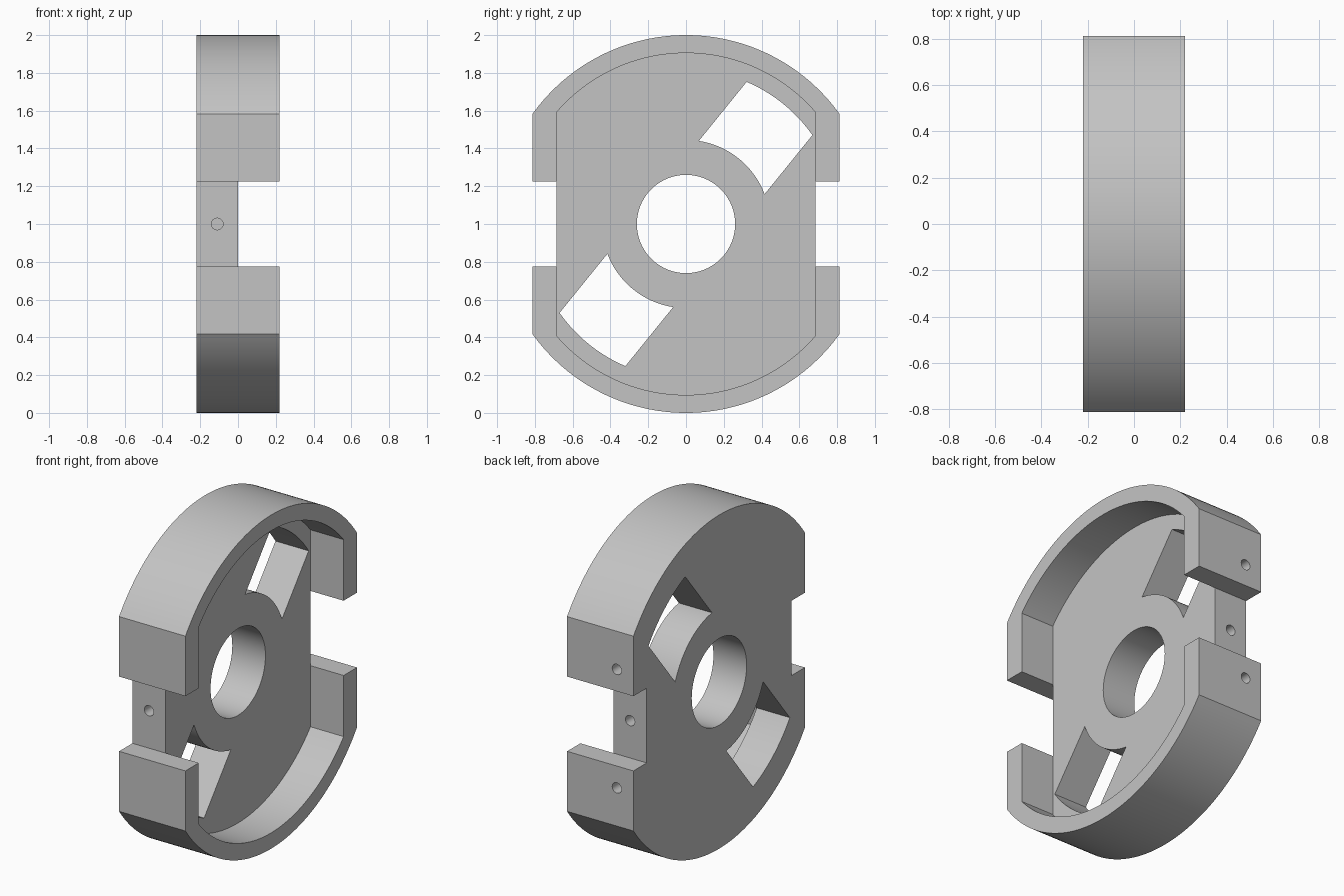
import bpy, bmesh, math
from math import cos, sin, asin, acos, pi

old = bpy.data.objects.get("Cube")
if old:
    bpy.data.objects.remove(old)

BACK, FRONT, CENTRE = -0.22, 0.22, 1.0
OUTER_R, OUTER_FLAT = 1.0, 0.812
INNER_R, INNER_FLAT = 0.905, 0.686
GAP = 0.224          # half height of the side notches

grey = bpy.data.materials.new("light_grey")
grey.use_nodes = True
colour = (0.55, 0.55, 0.55, 1)
grey.diffuse_color = colour
grey.node_tree.nodes["Principled BSDF"].inputs["Base Color"].default_value = colour


def arc(radius, start, end, steps):
    """Points (y, z) on an arc about the wheel centre."""
    angles = [start + (end - start) * i / steps for i in range(steps + 1)]
    return [(radius * cos(a), radius * sin(a)) for a in angles]


def clipped_disc(radius, flat):
    """Disc outline with both sides cut off flat."""
    a = acos(flat / radius)
    return arc(radius, a, pi - a, 64) + arc(radius, pi + a, 2 * pi - a, 64)


def prism(name, outline, low, high, axis="X"):
    """Extrude an outline along x, or along y when its points are (x, z)."""
    bm = bmesh.new()
    if axis == "X":
        verts = [bm.verts.new((low, u, v + CENTRE)) for u, v in outline]
        shift = (high - low, 0, 0)
    else:
        verts = [bm.verts.new((u, low, v + CENTRE)) for u, v in outline]
        shift = (0, high - low, 0)
    base = bm.faces.new(verts)
    top = bmesh.ops.extrude_face_region(bm, geom=[base], use_keep_orig=True)
    moved = [g for g in top["geom"] if isinstance(g, bmesh.types.BMVert)]
    bmesh.ops.translate(bm, vec=shift, verts=moved)
    bmesh.ops.recalc_face_normals(bm, faces=bm.faces)
    mesh = bpy.data.meshes.new(name)
    bm.to_mesh(mesh)
    bm.free()
    obj = bpy.data.objects.new(name, mesh)
    bpy.context.collection.objects.link(obj)
    return obj


# Main body
body = prism("rimmed_plate", clipped_disc(OUTER_R, OUTER_FLAT), BACK, FRONT)
body.data.materials.append(grey)
cutters = []

# Side notches
for side in (-1, 1):
    a, b = side * INNER_FLAT, side * 1.2
    box = [(a, -GAP), (b, -GAP), (b, GAP), (a, GAP)]
    cutters.append(prism("notch_cutter", box, -0.5, 0.5))

# Recess behind the rim
cutters.append(prism("recess_cutter", clipped_disc(INNER_R, INNER_FLAT), 0, 0.5))

# Centre bore
cutters.append(prism("bore_cutter", arc(0.26, 0, 2 * pi, 96)[:-1], -0.5, 0.5))

# Two opposite slots with parallel sides and concentric ends
SLOT_IN, SLOT_OUT, SLOT_HALF = 0.445, 0.818, 0.224
for turn in (math.radians(51), math.radians(231)):
    i, o = asin(SLOT_HALF / SLOT_IN), asin(SLOT_HALF / SLOT_OUT)
    outline = arc(SLOT_OUT, turn - o, turn + o, 24) + arc(SLOT_IN, turn + i, turn - i, 24)
    cutters.append(prism("slot_cutter", outline, -0.5, 0.5))

# Blind screw holes in the sides
def screw_hole(z, start, end):
    ring = [(-0.11 + y, z + dz) for y, dz in arc(0.031, 0, 2 * pi, 24)[:-1]]
    cutters.append(prism("screw_cutter", ring, start, end, "Y"))

screw_hole(0, -0.9, -0.5)
screw_hole(0, 0.5, 0.9)
for z in (-0.355, 0.355):
    screw_hole(z, 0.62, 0.9)

# Apply the cuts and remove the cutters
for cutter in cutters:
    cutter.hide_render = True
    mod = body.modifiers.new("cut", "BOOLEAN")
    mod.operation = "DIFFERENCE"
    mod.solver = "EXACT"
    mod.object = cutter
bpy.ops.object.select_all(action="DESELECT")
body.select_set(True)
bpy.context.view_layer.objects.active = body
for mod in list(body.modifiers):
    bpy.ops.object.modifier_apply(modifier=mod.name)
for cutter in cutters:
    bpy.data.objects.remove(cutter)

bpy.ops.object.shade_smooth_by_angle(angle=math.radians(25))
